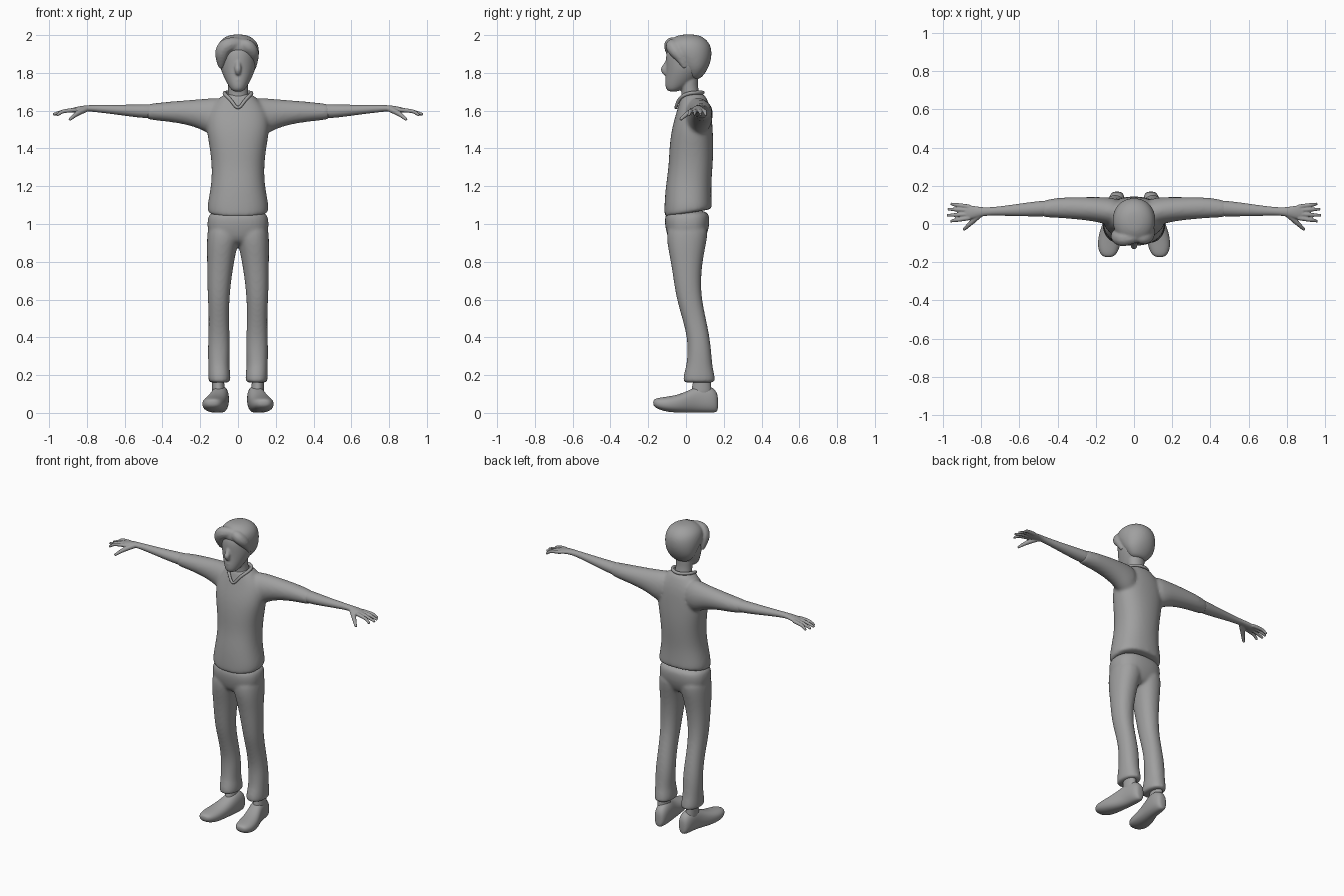
import bpy, bmesh, math

SEG = 20
GREY = bpy.data.materials.new("dark_grey")
GREY.diffuse_color = (.35, .35, .35, 1)

def loft(name, axis, rows, power=2.0, levels=2):
    """Skin rounded sections; each row is (t, u0, u1, v0, v1) along the axis."""
    bm = bmesh.new()
    rings = []
    for t, u0, u1, v0, v1 in rows:
        ring = []
        for i in range(SEG):
            a = 2 * math.pi * i / SEG
            c, s = math.cos(a), math.sin(a)
            u = (u0 + u1) / 2 + (u1 - u0) / 2 * math.copysign(abs(c) ** (2 / power), c)
            v = (v0 + v1) / 2 + (v1 - v0) / 2 * math.copysign(abs(s) ** (2 / power), s)
            ring.append(bm.verts.new({'x': (t, u, v), 'y': (u, t, v), 'z': (u, v, t)}[axis]))
        rings.append(ring)
    for a, b in zip(rings, rings[1:]):
        for i in range(SEG):
            j = (i + 1) % SEG
            bm.faces.new((a[i], a[j], b[j], b[i]))
    bm.faces.new(rings[0])
    bm.faces.new(rings[-1])
    bmesh.ops.recalc_face_normals(bm, faces=bm.faces)
    me = bpy.data.meshes.new(name)
    bm.to_mesh(me)
    bm.free()
    me.shade_smooth()
    me.materials.append(GREY)
    ob = bpy.data.objects.new(name, me)
    bpy.context.collection.objects.link(ob)
    m = ob.modifiers.new("subdiv", 'SUBSURF')
    m.levels = m.render_levels = levels
    return ob

def sym(rows):
    """Rows (z, half_x, y0, y1) centred on x = 0."""
    return [(z, -h, h, a, b) for z, h, a, b in rows]

def tube(name, pts, closed=False):
    """Smooth tapering tube; each point is (x, y, z, radius)."""
    cu = bpy.data.curves.new(name, 'CURVE')
    cu.dimensions = '3D'
    cu.bevel_depth = 1.0
    cu.bevel_resolution = 3
    cu.use_fill_caps = True
    sp = cu.splines.new('NURBS')
    sp.points.add(len(pts) - 1)
    for p, (x, y, z, r) in zip(sp.points, pts):
        p.co = (x, y, z, 1)
        p.radius = r
    sp.order_u = 3
    sp.use_endpoint_u = not closed
    sp.use_cyclic_u = closed
    sp.resolution_u = 6
    cu.materials.append(GREY)
    ob = bpy.data.objects.new(name, cu)
    bpy.context.collection.objects.link(ob)
    return ob

def mirror(ob):
    m = ob.modifiers.new("mirror", 'MIRROR')
    m.use_clip = False
    m.use_mirror_merge = False
    return ob

def fuse(name, parts, voxel, smooth):
    """Blend overlapping parts into one continuous skin."""
    bpy.context.view_layer.update()
    dg = bpy.context.evaluated_depsgraph_get()
    bm = bmesh.new()
    for p in parts:
        bm.from_mesh(bpy.data.meshes.new_from_object(p.evaluated_get(dg)))
    bmesh.ops.remove_doubles(bm, verts=bm.verts, dist=1e-5)
    me = bpy.data.meshes.new(name)
    bm.to_mesh(me)
    bm.free()
    me.materials.append(GREY)
    for p in parts:
        bpy.data.objects.remove(p)
    ob = bpy.data.objects.new(name, me)
    bpy.context.collection.objects.link(ob)
    r = ob.modifiers.new("remesh", 'REMESH')
    r.mode = 'VOXEL'
    r.voxel_size = voxel
    r.use_smooth_shade = True
    s = ob.modifiers.new("smooth", 'SMOOTH')
    s.factor = 0.5
    s.iterations = smooth
    return ob

# Sweater: torso and sleeves
torso = loft("torso", 'z', sym([
    (1.055, .150, -.108, .130), (1.058, .163, -.116, .137), (1.10, .165, -.116, .138),
    (1.20, .143, -.109, .134), (1.30, .139, -.093, .142), (1.40, .150, -.090, .147),
    (1.50, .170, -.078, .143), (1.58, .165, -.055, .137), (1.63, .135, -.040, .125),
    (1.665, .100, -.030, .110), (1.695, .070, -.022, .095)]), 2.3)
for v in torso.data.vertices:
    if v.co.z < 1.07:
        v.co.z += .17 * v.co.y
sleeve = mirror(loft("sleeve", 'x', [
    (.06, -.02, .130, 1.46, 1.672), (.14, -.005, .142, 1.465, 1.668),
    (.20, .012, .142, 1.505, 1.662), (.30, .024, .142, 1.532, 1.654),
    (.40, .031, .139, 1.544, 1.645), (.45, .034, .129, 1.549, 1.639),
    (.48, .036, .122, 1.554, 1.636), (.485, .042, .116, 1.562, 1.629)]))
fuse("sweater", [torso, sleeve], .009, 10)

# Collar
side = [(.040, -.040, 1.660, .009), (.074, .0, 1.690, .010), (.068, .06, 1.697, .010)]
loop = [(0, -.058, 1.602, .008)] + side + [(0, .098, 1.695, .010)]
loop += [(-x, y, z, r) for x, y, z, r in reversed(side)]
tube("collar", loop, closed=True)

# Trousers: hips and legs
hips = loft("hips", 'z', sym([
    (.885, .08, -.060, .075), (.92, .145, -.096, .102), (.97, .164, -.108, .121),
    (1.02, .164, -.116, .127), (1.08, .150, -.105, .120)]), 2.5)
leg = mirror(loft("leg", 'z', [
    (.160, .050, .145, -.005, .145), (.163, .038, .158, -.018, .157),
    (.21, .040, .158, -.012, .150), (.25, .046, .158, .002, .140), (.32, .042, .160, .008, .135),
    (.40, .043, .158, .006, .126), (.50, .048, .155, -.020, .106),
    (.60, .045, .160, -.050, .084), (.70, .036, .163, -.066, .079),
    (.80, .020, .164, -.081, .088), (.88, .004, .166, -.098, .104),
    (.95, -.02, .164, -.105, .118), (1.0, .0, .155, -.09, .11)], 2.2))
fuse("trousers", [hips, leg], .008, 10)

# Ankles and shoes
mirror(loft("ankle", 'z', [
    (.08, .065, .138, .02, .14), (.13, .070, .137, .03, .135),
    (.18, .075, .138, .04, .13), (.26, .072, .138, .04, .13)]))
mirror(loft("shoe", 'y', [
    (-.174, .118, .152, .042, .066), (-.160, .090, .178, .024, .078),
    (-.11, .070, .194, .006, .085), (-.04, .062, .182, 0, .096),
    (.02, .055, .158, 0, .122), (.07, .048, .142, 0, .150),
    (.13, .046, .135, 0, .143), (.16, .056, .122, .002, .118),
    (.17, .072, .106, .015, .085)], 2.3))

# Forearms and hands
parts = [loft("forearm", 'x', [
    (.42, .040, .128, 1.557, 1.637), (.50, .039, .120, 1.560, 1.634),
    (.58, .040, .110, 1.570, 1.632), (.66, .042, .098, 1.581, 1.631),
    (.75, .045, .087, 1.592, 1.631), (.80, .040, .088, 1.597, 1.629),
    (.84, .028, .096, 1.593, 1.624), (.88, .022, .100, 1.589, 1.614),
    (.895, .03, .095, 1.592, 1.608)])]
for y0, x1, y1, z1 in [(.090, .958, .106, 1.574), (.072, .975, .078, 1.579),
                       (.052, .980, .045, 1.580), (.032, .960, .014, 1.574)]:
    parts.append(tube("finger", [(.86, y0, 1.604, .012), (.91, (y0 + y1) / 2, 1.600, .011),
                                 (.94, (y0 + 2 * y1) / 3, 1.592, .010), (x1, y1, z1, .007)]))
parts.append(tube("thumb", [(.80, .055, 1.610, .016), (.84, .020, 1.592, .015),
                            (.87, -.010, 1.572, .011), (.892, -.030, 1.552, .008)]))
mirror(fuse("arm", parts, .004, 2))

# Head: skull, neck, nose and lips
skull = loft("skull", 'z', sym([
    (1.700, .022, -.090, -.045), (1.712, .038, -.106, -.020), (1.74, .056, -.112, .035),
    (1.78, .077, -.108, .075), (1.82, .093, -.106, .105), (1.86, .098, -.108, .122),
    (1.91, .100, -.107, .125), (1.95, .088, -.085, .110), (1.98, .055, -.045, .075)]))
neck = loft("neck", 'z', sym([
    (1.58, .075, -.02, .10), (1.65, .058, -.025, .080), (1.69, .053, -.022, .070),
    (1.74, .053, -.030, .062), (1.80, .060, -.03, .07)]))
nose = tube("nose", [(0, -.094, 1.868, .012), (0, -.104, 1.84, .016),
                     (0, -.121, 1.813, .019), (0, -.106, 1.795, .013)])
lips = tube("lips", [(-.026, -.092, 1.762, .006), (0, -.116, 1.764, .008), (.026, -.092, 1.762, .006)])
fuse("head", [skull, neck, nose, lips], .005, 8)

# Hair: cap and two swept fringe locks
cap = loft("hair_cap", 'z', sym([
    (1.765, .045, .020, .070), (1.785, .070, .0, .092), (1.82, .096, -.020, .116),
    (1.86, .107, -.055, .132), (1.90, .114, -.092, .138), (1.94, .111, -.108, .134),
    (1.97, .097, -.092, .115), (1.992, .068, -.060, .087), (2.004, .030, -.025, .050)]), 2.1)
left = tube("left_lock", [
    (.010, -.066, 1.955, .030), (-.045, -.080, 1.955, .040), (-.080, -.072, 1.925, .042),
    (-.088, -.055, 1.875, .035), (-.090, -.040, 1.825, .012)])
right = tube("right_lock", [
    (.020, -.066, 1.955, .026), (.045, -.078, 1.950, .037), (.077, -.058, 1.915, .036),
    (.084, -.025, 1.875, .026), (.086, -.005, 1.825, .012)])
fuse("hair", [cap, left, right], .006, 10)
